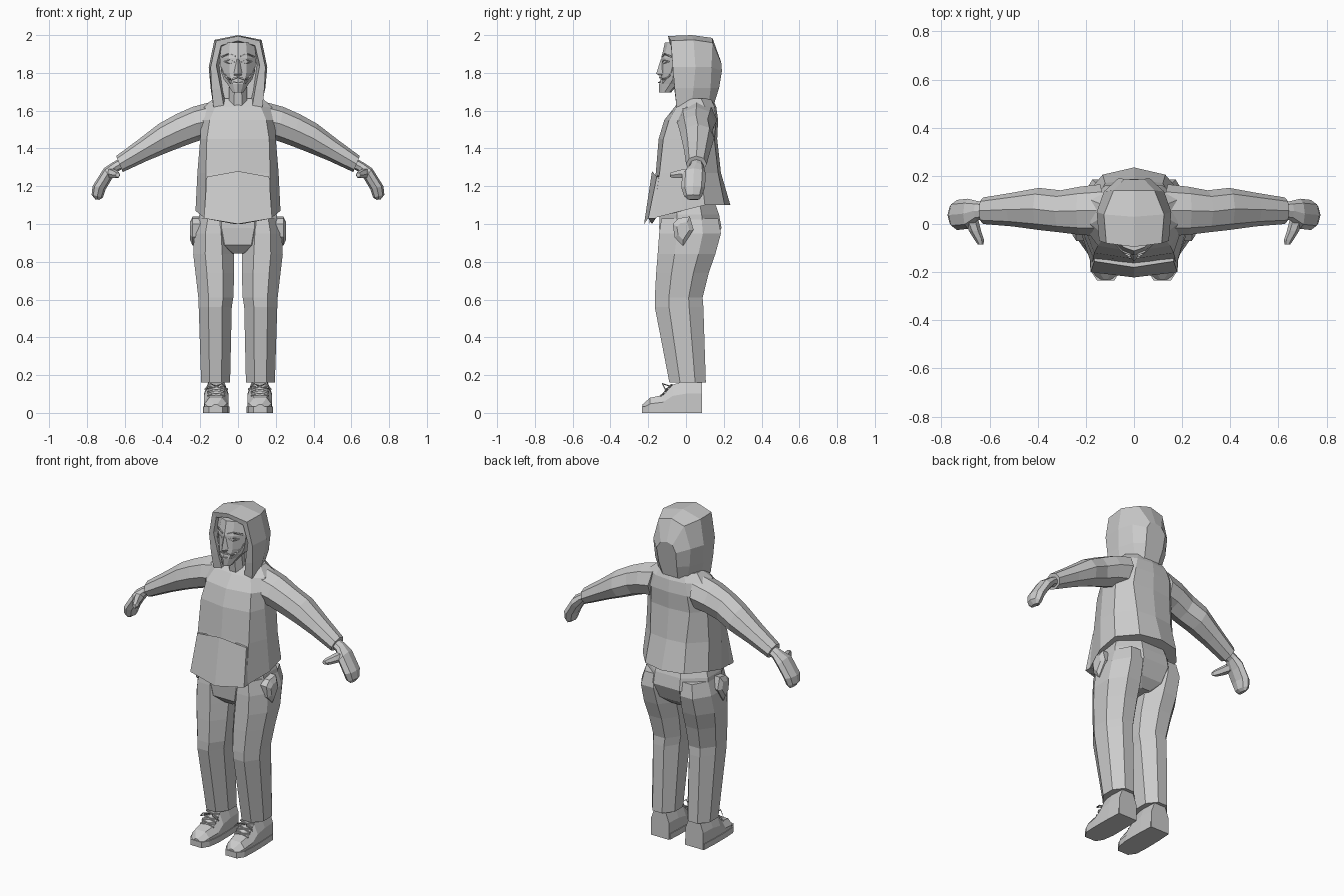
import bpy, bmesh, math
from mathutils import Vector

grey = bpy.data.materials.new("light_grey")
grey.diffuse_color = (0.6, 0.6, 0.6, 1)


def finish(ob, mirror):
    ob.data.materials.append(grey)
    bpy.context.collection.objects.link(ob)
    if mirror:
        ob.modifiers.new("mirror", 'MIRROR').use_axis = (True, False, False)
    return ob


def loft(name, rings, mirror=False, closed=True):
    """Skin a list of equal-length point rings and cap both ends."""
    bm = bmesh.new()
    vs = [[bm.verts.new(p) for p in r] for r in rings]
    n = len(rings[0])
    for a, b in zip(vs, vs[1:]):
        for i in range(n if closed else n - 1):
            j = (i + 1) % n
            bm.faces.new((a[i], a[j], b[j], b[i]))
    bm.faces.new(vs[0])
    bm.faces.new(vs[-1])
    bmesh.ops.recalc_face_normals(bm, faces=bm.faces)
    me = bpy.data.meshes.new(name)
    bm.to_mesh(me)
    bm.free()
    return finish(bpy.data.objects.new(name, me), mirror)


def both(half):
    """Complete a half ring that starts and ends on the centre plane."""
    return half + [(-x, y, z) for x, y, z in half[-2:0:-1]]


def arch(half):
    """Complete a half arch that starts on the centre plane."""
    return [(-x, y, z) for x, y, z in half[:0:-1]] + half


def box_ring(z, x0, x1, y0, y1):
    """Eight-sided level ring filling a rectangle."""
    k = 1 / math.cos(math.pi / 8)
    return [((x0 + x1) / 2 + (x1 - x0) / 2 * k * math.cos(a),
             (y0 + y1) / 2 + (y1 - y0) / 2 * k * math.sin(a), z)
            for a in [math.pi / 8 + i * math.pi / 4 for i in range(8)]]


def limb_ring(xt, zt, xb, zb, y0, y1):
    """Eight-sided ring between a top point and a bottom point."""
    t, b = Vector((xt, 0, zt)), Vector((xb, 0, zb))
    out = []
    for i in range(8):
        a = i * math.pi / 4
        p = (t + b) / 2 + (t - b) / 2 * math.sin(a)
        p.y = (y0 + y1) / 2 + (y1 - y0) / 2 * math.cos(a)
        out.append(p)
    return out


def cord(name, points, r, mirror=True):
    """Thin four-sided cord through points."""
    rings = []
    for i, p in enumerate(points):
        d = Vector(points[min(i + 1, len(points) - 1)]) - Vector(points[max(i - 1, 0)])
        u = d.orthogonal().normalized()
        v = d.cross(u).normalized()
        rings.append([Vector(p) + u * r * c + v * r * s
                      for c, s in ((1, 0), (0, 1), (-1, 0), (0, -1))])
    return loft(name, rings, mirror)


# Hooded top body, hem dropping at the front
hem = [(0, -.195, 1.0), (.175, -.175, 1.03), (.225, -.02, 1.07),
       (.22, .10, 1.10), (.13, .205, 1.10), (0, .235, 1.10)]
levels = [
    (1.27, [(0, -.16), (.17, -.14), (.215, -.03), (.21, .08), (.12, .17), (0, .185)]),
    (1.45, [(0, -.145), (.165, -.12), (.2, -.03), (.2, .08), (.13, .15), (0, .165)]),
    (1.55, [(0, -.115), (.15, -.09), (.195, -.03), (.195, .1), (.12, .16), (0, .17)]),
    (1.62, [(0, -.06), (.12, -.05), (.18, 0), (.18, .1), (.1, .15), (0, .16)]),
    (1.665, [(0, -.02), (.09, -.01), (.13, .03), (.13, .08), (.08, .13), (0, .14)])]
loft("top_body", [both(hem)] + [both([(x, y, z) for x, y in h]) for z, h in levels])

# Front pouch
loft("front_pouch", [
    arch([(0, -.222, 1.0), (.18, -.2, 1.03), (.18, -.16, 1.03), (0.02, -.18, 1.0)]),
    arch([(0, -.18, 1.28), (.165, -.155, 1.25), (.165, -.12, 1.25), (0.02, -.14, 1.275)])])

# Sleeves, hands and thumbs
loft("sleeve", [limb_ring(*r) for r in (
    (.13, 1.65, .15, 1.45, -.05, .165), (.24, 1.62, .21, 1.44, -.045, .155),
    (.33, 1.58, .28, 1.415, -.035, .14), (.42, 1.53, .37, 1.38, -.025, .15),
    (.53, 1.445, .48, 1.335, -.01, .13), (.645, 1.36, .61, 1.275, 0, .11))], True)
loft("hand", [limb_ring(*r) for r in (
    (.63, 1.345, .60, 1.295, .02, .09), (.665, 1.325, .635, 1.28, .015, .095),
    (.71, 1.295, .67, 1.235, -.02, .105), (.77, 1.2, .70, 1.185, -.025, .1),
    (.775, 1.155, .715, 1.14, -.01, .085), (.755, 1.13, .735, 1.128, .01, .07))], True)
loft("thumb", [[(x + r * math.cos(a), y, z + r * math.sin(a))
                for a in [i * math.pi / 3 for i in range(6)]]
               for x, y, z, r in ((.68, .03, 1.27, .03), (.66, -.03, 1.265, .025),
                                  (.643, -.065, 1.26, .02), (.637, -.085, 1.26, .012))], True)

# Hood: inner lining, rim, shell and back
loft("hood", [
    arch([(0, .0, 1.95), (.08, .0, 1.93), (.10, .0, 1.84), (.08, .0, 1.7), (.06, .0, 1.62)]),
    arch([(0, -.09, 1.97), (.09, -.08, 1.945), (.115, -.07, 1.84), (.09, -.06, 1.71), (.075, -.045, 1.62)]),
    arch([(0, -.095, 1.995), (.115, -.08, 1.97), (.145, -.07, 1.83), (.14, -.06, 1.72), (.13, -.05, 1.62)]),
    arch([(0, .03, 2.0), (.125, .04, 1.975), (.155, .05, 1.83), (.145, .04, 1.72), (.125, .03, 1.63)]),
    arch([(0, .14, 1.985), (.085, .14, 1.96), (.125, .135, 1.83), (.115, .13, 1.72), (.09, .12, 1.63)]),
    arch([(0, .185, 1.86), (.04, .187, 1.85), (.065, .19, 1.81), (.06, .175, 1.72), (.05, .15, 1.64)])],
    closed=False)

# Head, neck and face details
loft("head", [both([(0, yf, z), (w * .5, yf + .015, z), (w, ys, z), (w, yb, z), (0, yb + .01, z)])
              for z, w, yf, ys, yb in (
                  (1.695, .028, -.142, -.115, -.09), (1.74, .055, -.142, -.085, -.05),
                  (1.765, .075, -.135, -.07, .02), (1.80, .088, -.132, -.065, .04),
                  (1.88, .097, -.13, -.06, .05), (1.96, .085, -.112, -.055, .05))])
loft("neck", [box_ring(1.62, -.05, .05, -.05, .06), box_ring(1.78, -.045, .045, -.07, .04)])
loft("nose", [both([(0, y, z), (w, -.125, z), (w * .5, -.11, z), (0, -.11, z)])
              for z, w, y in ((1.785, .02, -.14), (1.795, .022, -.158), (1.87, .01, -.134))])
cord("eyebrow", [(.015, -.127, 1.887), (.048, -.113, 1.9), (.085, -.075, 1.885)], .005)
cord("upper_eyelid", [(.02, -.125, 1.858), (.045, -.116, 1.868), (.072, -.088, 1.86)], .003)
cord("lower_eyelid", [(.02, -.125, 1.858), (.045, -.116, 1.85), (.072, -.088, 1.86)], .003)
cord("moustache", [(.003, -.14, 1.778), (.035, -.124, 1.765), (.058, -.095, 1.775), (.07, -.085, 1.79)], .006)
cord("cheek_line", [(.04, -.12, 1.745), (.078, -.078, 1.80), (.09, -.07, 1.83)], .003)
cord("lower_lip", [(-.025, -.137, 1.752), (0, -.145, 1.748), (.025, -.137, 1.752)], .004, False)

# Trousers
loft("hips", [box_ring(*r) for r in (
    (.845, -.06, .06, -.09, .10), (.89, -.17, .17, -.135, .15), (.98, -.21, .21, -.142, .188),
    (1.05, -.205, .205, -.14, .175), (1.12, -.18, .18, -.12, .15))])
loft("trouser_leg", [box_ring(*r) for r in (
    (.16, .042, .195, -.088, .105), (.56, .033, .208, -.165, .092), (.61, .025, .21, -.165, .088),
    (.74, .02, .225, -.158, .12), (.84, .02, .237, -.15, .155), (.95, .03, .232, -.142, .185),
    (1.03, .05, .205, -.13, .17))], True)

# Side pocket flaps
flap = [(-.07, 1.0), (-.04, 1.03), (.02, 1.04), (.04, .97), (-.015, .885), (-.06, .93)]
loft("side_pocket", [[(x, -.015 + (y + .015) * s, .965 + (z - .965) * s) for y, z in flap]
                     for x, s in ((.19, 1), (.24, 1), (.255, .6))], True)

# Shoes with soles and laces
shoe = ((.085, .055, .175, .17), (0, .05, .18, .17), (-.07, .049, .181, .15),
        (-.12, .049, .181, .095), (-.19, .06, .177, .08), (-.23, .085, .15, .045))
loft("shoe", [[(a, y, 0), (b, y, 0), (b, y, z * .6), (b - .025, y, z), (a + .025, y, z), (a, y, z * .6)]
              for y, a, b, z in shoe], True)
loft("sole", [[(a - .004, y - .004, 0), (b + .004, y - .004, 0),
               (b + .004, y - .004, .035), (a - .004, y - .004, .035)]
              for y, a, b, z in shoe], True)
for i, (y, z) in enumerate(((-.075, .15), (-.095, .128), (-.115, .106))):
    cord(f"lace_a_{i}", [(.07, y, z), (.16, y - .018, z - .016)], .005)
    cord(f"lace_b_{i}", [(.16, y, z), (.07, y - .018, z - .016)], .005)
for s in (-1, 1):
    cord("lace_bow", [(.115, -.08, .14), (.115 + s * .03, -.125, .155),
                      (.115 + s * .06, -.11, .125), (.115, -.08, .14)], .004)
